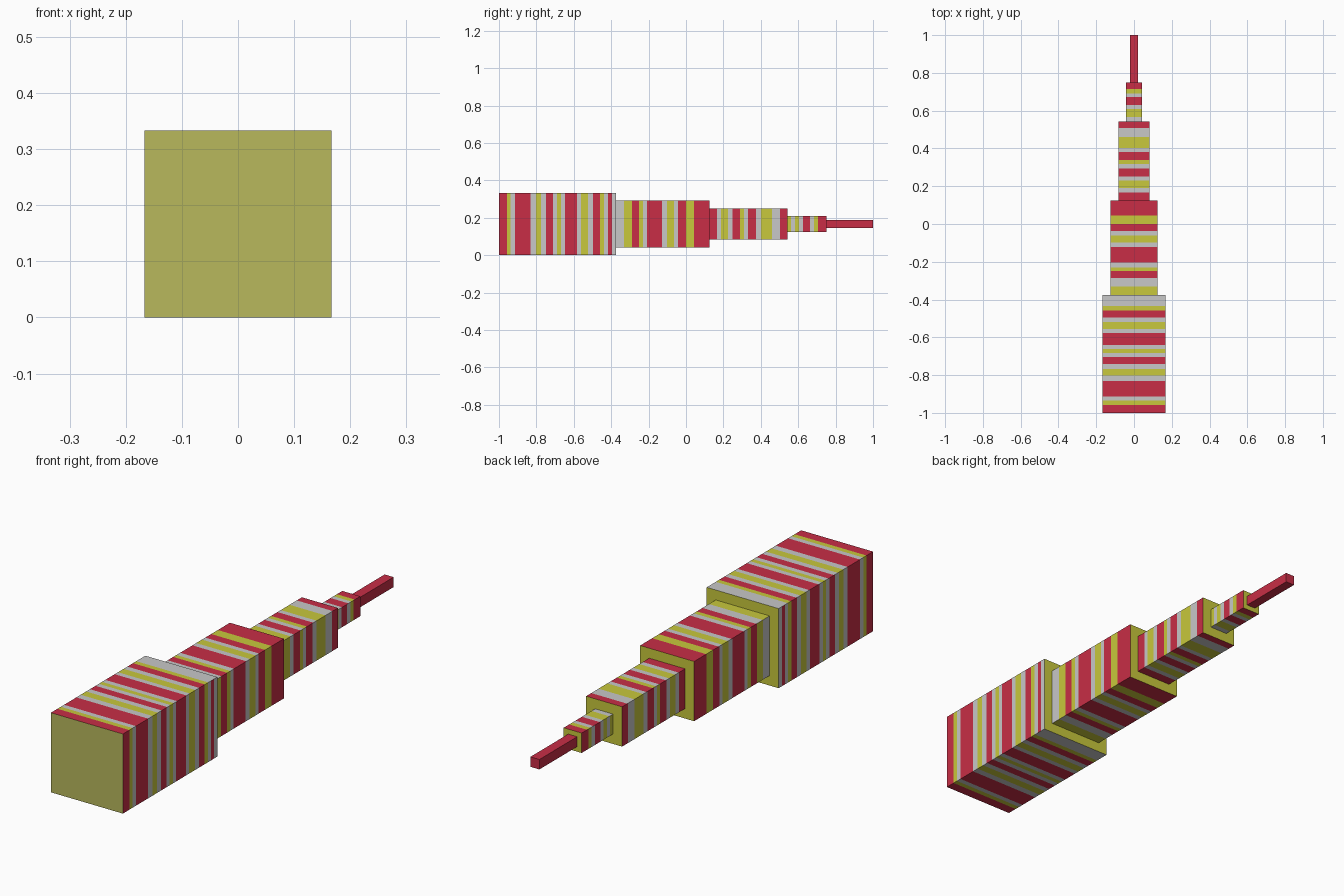
import bpy, bmesh

if "Cube" in bpy.data.objects:
    bpy.data.objects.remove(bpy.data.objects["Cube"])

CZ = 1 / 6  # height of the long axis


def material(name, rgb):
    m = bpy.data.materials.new(name)
    m.diffuse_color = (*rgb, 1)
    m.use_nodes = True
    m.node_tree.nodes["Principled BSDF"].inputs["Base Color"].default_value = m.diffuse_color
    return m


MATS = [material("crimson", (0.578, 0.027, 0.061)),
        material("yellow", (0.578, 0.578, 0.045)),
        material("light_grey", (0.578, 0.578, 0.578)),
        material("olive", (0.479, 0.479, 0.107))]
INDEX = {"r": 0, "y": 1, "g": 2}


def stripes(colours, ends):
    """Pair each colour letter with the y position where its stripe ends."""
    return [(INDEX[c], e) for c, e in zip(colours, ends)]


def colour_at(bands, y):
    return next((c for c, e in bands if y < e), bands[-1][0])


def section(name, half, y0, upper, side, back, front=False):
    """Square bar along y; upper bands colour top and bottom, side bands left and right."""
    cuts = sorted({y0, *(e for _, e in upper), *(e for _, e in side)})
    bm = bmesh.new()
    corners = [(-1, -1), (1, -1), (1, 1), (-1, 1)]
    rings = [[bm.verts.new((sx * half, y, CZ + sz * half)) for sx, sz in corners] for y in cuts]
    for a, b, ya, yb in zip(rings, rings[1:], cuts, cuts[1:]):
        for i in range(4):
            j = (i + 1) % 4
            f = bm.faces.new((a[i], b[i], b[j], a[j]))
            f.material_index = colour_at(upper if i % 2 == 0 else side, (ya + yb) / 2)
    bm.faces.new(rings[-1]).material_index = back
    if front:
        # Front cap with a flush inner panel
        cap = bm.faces.new(rings[0][::-1])
        cap.material_index = 1
        bmesh.ops.inset_individual(bm, faces=[cap], thickness=1 / 24)
        cap.material_index = 3
    bmesh.ops.recalc_face_normals(bm, faces=bm.faces)
    mesh = bpy.data.meshes.new(name)
    bm.to_mesh(mesh)
    bm.free()
    for m in MATS:
        mesh.materials.append(m)
    bpy.context.collection.objects.link(bpy.data.objects.new(name, mesh))


# Widest section at the front
section("base_section", 1 / 6, -1,
        stripes("rygrgygrgygrgygryg",
                [-.957, -.935, -.913, -.832, -.803, -.767, -.742, -.705, -.683, -.662,
                 -.64, -.578, -.556, -.519, -.494, -.457, -.435, -.375]),
        stripes("rygrgygrgygrgygrygrg",
                [-.957, -.937, -.913, -.832, -.803, -.775, -.748, -.711, -.69, -.667,
                 -.647, -.583, -.561, -.524, -.497, -.46, -.438, -.417, -.396, -.375]),
        1, front=True)

# Second section
section("second_section", .125, -.375,
        stripes("ygrygrgygryr",
                [-.33, -.287, -.25, -.229, -.204, -.123, -.098, -.06, -.038, .001, .045, .125]),
        stripes("gyrygrgygryr",
                [-.332, -.29, -.25, -.229, -.208, -.128, -.102, -.064, -.042, 0, .043, .125]), 1)

# Third section
section("third_section", 1 / 12, .125,
        stripes("rgygrgyrgygr",
                [.167, .19, .23, .252, .295, .317, .338, .38, .402, .46, .508, .542]),
        stripes("rgygrygrgygr",
                [.166, .187, .225, .248, .29, .31, .332, .375, .4, .46, .503, .542]), 1)

# Fourth section
section("fourth_section", 1 / 24, .542,
        stripes("gygrgyr", [.566, .608, .63, .672, .692, .714, .75]),
        stripes("ygygrgyr", [.562, .583, .604, .625, .662, .684, .706, .75]), 1)

# Thin plain rod at the back
section("tip_rod", 1 / 48, .75, stripes("r", [1]), stripes("r", [1]), 0)
